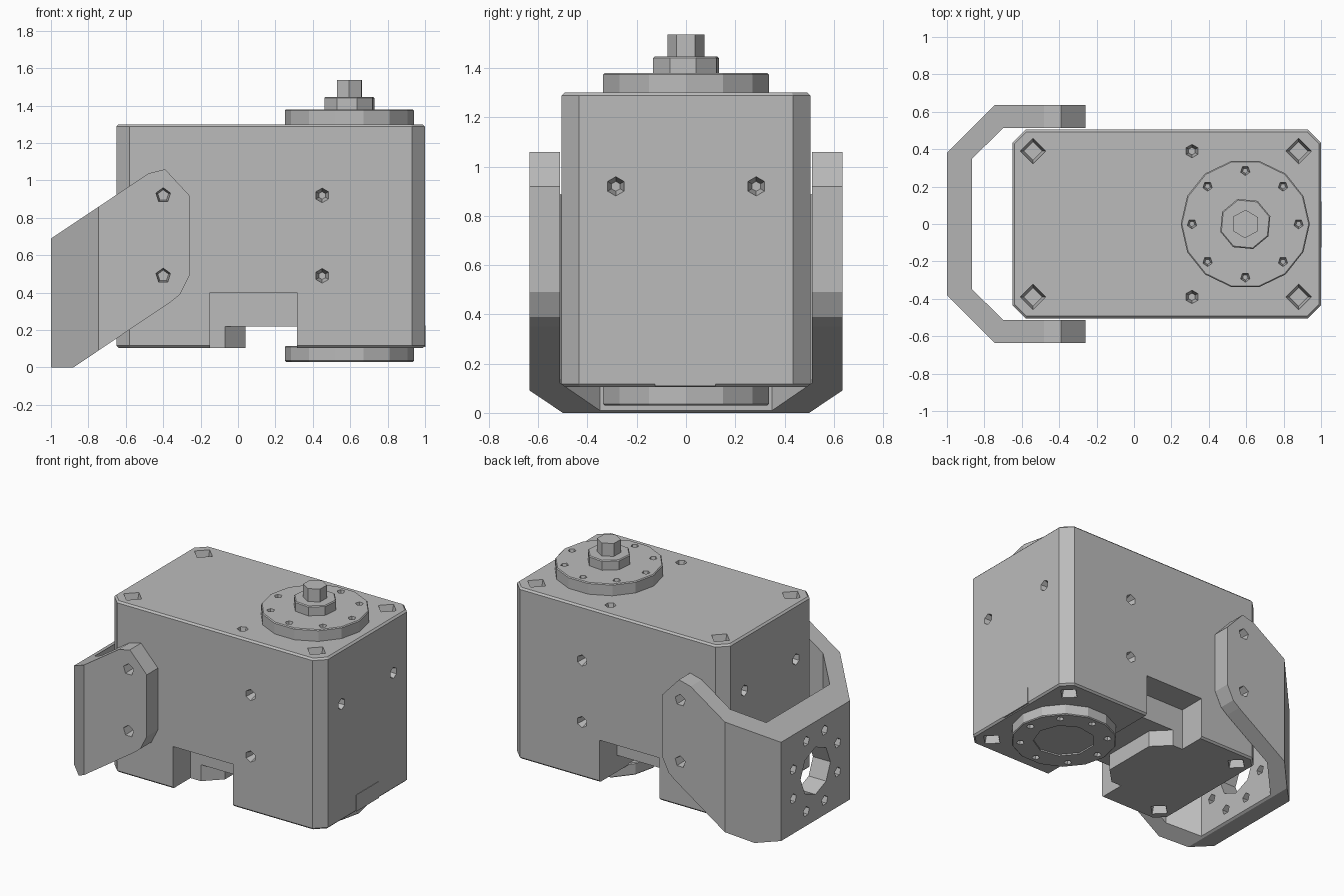
import bpy, bmesh
from math import cos, sin, pi
from mathutils import Vector, Matrix

cube = bpy.data.objects.get("Cube")
if cube:
    bpy.data.objects.remove(cube, do_unlink=True)

grey = bpy.data.materials.new("plain_grey")
grey.use_nodes = True
COLOUR = (0.5, 0.5, 0.5, 1)
grey.diffuse_color = COLOUR
grey.node_tree.nodes["Principled BSDF"].inputs["Base Color"].default_value = COLOUR


def finish(name, bm):
    bmesh.ops.recalc_face_normals(bm, faces=bm.faces)
    mesh = bpy.data.meshes.new(name)
    bm.to_mesh(mesh)
    bm.free()
    ob = bpy.data.objects.new(name, mesh)
    bpy.context.collection.objects.link(ob)
    mesh.materials.append(grey)
    return ob


def prism(name, pts, lo, hi, axis="z", bevel=0):
    """Extrude a flat outline along z (outline in xy) or y (outline in xz)."""
    place = (lambda a, b: (a, b, lo)) if axis == "z" else (lambda a, b: (a, lo, b))
    step = Vector((0, 0, hi - lo)) if axis == "z" else Vector((0, hi - lo, 0))
    bm = bmesh.new()
    face = bm.faces.new([bm.verts.new(place(*p)) for p in pts])
    new = bmesh.ops.extrude_face_region(bm, geom=[face])["geom"]
    bmesh.ops.translate(bm, vec=step, verts=[v for v in new if isinstance(v, bmesh.types.BMVert)])
    if bevel:
        rims = [e for e in bm.edges if abs(e.verts[0].co.z - e.verts[1].co.z) < 1e-5]
        bmesh.ops.bevel(bm, geom=rims, offset=bevel, segments=1, affect="EDGES")
    return finish(name, bm)


def ngon(cx, cy, r, n, turn=0):
    return [(cx + r * cos(turn + 2 * pi * i / n), cy + r * sin(turn + 2 * pi * i / n)) for i in range(n)]


def box(name, x0, x1, y0, y1, z0, z1):
    return prism(name, [(x0, y0), (x1, y0), (x1, y1), (x0, y1)], z0, z1)


def holes(specs):
    """One cutter made of tapered pegs: (position, outward direction, radius, tip, depth, sides)."""
    bm = bmesh.new()
    for pos, out, r, tip, depth, sides in specs:
        out = Vector(out)
        rot = out.to_track_quat("Z", "Y").to_matrix().to_4x4()
        centre = Vector(pos) + out * (0.02 - depth / 2)
        bmesh.ops.create_cone(bm, cap_ends=True, segments=sides, radius1=tip, radius2=r,
                              depth=depth + 0.04, matrix=Matrix.Translation(centre) @ rot)
    return finish("cutter", bm)


def cut(target, cutter, mode="DIFFERENCE"):
    cutter.hide_render = True
    mod = target.modifiers.new("cut", "BOOLEAN")
    mod.operation, mod.solver, mod.object = mode, "EXACT", cutter
    bpy.context.view_layer.objects.active = target
    bpy.ops.object.modifier_apply(modifier=mod.name)
    bpy.data.objects.remove(cutter, do_unlink=True)


AX = 0.595  # axis of the output discs
LOW, TOP = 0.105, 1.3
X0, X1, Y = -0.65, 1.0, 0.505
UP, DOWN = (0, 0, 1), (0, 0, -1)

# Motor case with chamfered corners
c = 0.07
case = prism("motor_case", [(X0 + c, -Y), (X1 - c, -Y), (X1, -Y + c), (X1, Y - c),
                            (X1 - c, Y), (X0 + c, Y), (X0, Y - c), (X0, -Y + c)],
             LOW, TOP, bevel=0.012)

# Cable channel under the case, with deeper pockets on both sides
half = [(0.315, 0.6), (-0.15, 0.6), (-0.15, 0.31), (-0.07, 0.31), (0.04, 0.2)]
channel = half + [(x, -y) for x, y in reversed(half)]
cut(case, prism("cutter", channel, 0, 0.22))
for s in (-1, 1):
    a, b = sorted((s * 0.31, s * 0.6))
    cut(case, box("cutter", -0.15, 0.315, a, b, 0, 0.4))

# Screw holes in the case
specs = []
for s in (-1, 1):
    for z in (0.49, 0.92):
        specs.append(((0.45, s * Y, z), (0, s, 0), 0.05, 0.02, 0.07, 6))
    for x, d in ((X0, -1), (X1, 1)):
        specs.append(((x, s * 0.285, 0.92), (d, 0, 0), 0.05, 0.02, 0.07, 6))
    specs.append(((0.31, s * 0.39, TOP), UP, 0.045, 0.02, 0.07, 6))
    for x in (-0.54, 0.88):
        for z, d in ((TOP, UP), (LOW, DOWN)):
            specs.append(((x, s * 0.39, z), d, 0.08, 0.05, 0.07, 4))
cut(case, holes(specs))

# Small cover tab on the end of the case
box("cover_tab", 0.95, X1 + 0.003, -0.125, 0.12, 0.11, 0.225)


# Output discs with a ring of screw holes
def ring(z, out):
    return [((AX + 0.285 * cos(i * pi / 4), 0.285 * sin(i * pi / 4), z), out, 0.035, 0.015, 0.05, 5)
            for i in range(8)]


top_disc = prism("top_disc", ngon(AX, 0, 0.345, 14), TOP - 0.01, 1.38, bevel=0.006)
cut(top_disc, holes(ring(1.38, UP)))
low_disc = prism("bottom_disc", ngon(AX, 0, 0.345, 14), 0.03, LOW + 0.01, bevel=0.006)
cut(low_disc, holes(ring(0.03, DOWN)))
cut(low_disc, prism("cutter", ngon(AX, 0, 0.2, 9), 0, 0.04))

# Shaft hub and its bolt head
prism("shaft_hub", ngon(AX, 0, 0.14, 8, 0.3), 1.37, 1.447, bevel=0.006)
prism("shaft_bolt", ngon(AX, 0, 0.076, 6, 0.5), 1.44, 1.537)

# U-shaped bracket: plan outline trimmed by the side outline
arm = [(-1, 0.38), (-0.745, 0.635), (-0.26, 0.635), (-0.26, 0.512), (-0.7, 0.512), (-0.865, 0.35)]
bracket = prism("u_bracket", arm + [(x, -y) for x, y in reversed(arm)], -0.2, 1.3)
side = [(-1.2, 0), (-0.88, 0), (-0.36, 0.35), (-0.31, 0.39), (-0.26, 0.49), (-0.26 + 0.1, 0.49),
        (-0.16, 0.92), (-0.26, 0.92), (-0.39, 1.06), (-0.48, 1.037), (-1.2, 0.555)]
cut(bracket, prism("cutter", side, -1, 1, "y"), "INTERSECT")

# Bracket bore, ring of holes and side screw holes
END = 0.345
specs = [((-1, 0, END), (-1, 0, 0), 0.165, 0.165, 0.2, 8)]
for i in range(8):
    t = (i + 0.5) * pi / 4
    specs.append(((-1, 0.265 * cos(t), END + 0.265 * sin(t)), (-1, 0, 0), 0.035, 0.035, 0.2, 5))
for s in (-1, 1):
    for z in (0.49, 0.92):
        specs.append(((-0.4, s * 0.635, z), (0, s, 0), 0.045, 0.03, 0.11, 5))
cut(bracket, holes(specs))
